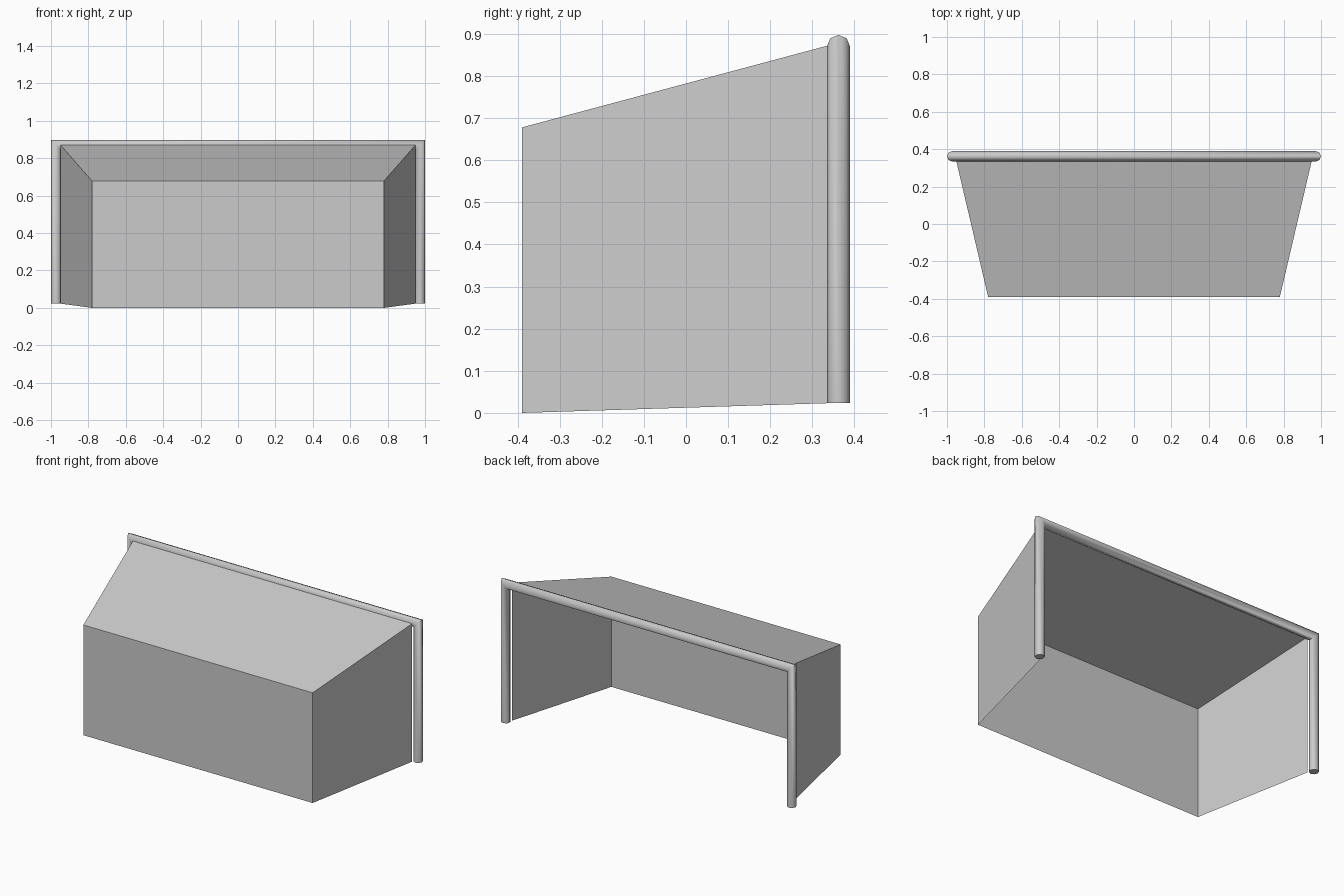
import bpy
import bmesh
from math import cos, sin, pi, radians

if "Cube" in bpy.data.objects:
    bpy.data.objects.remove(bpy.data.objects["Cube"])

R = 0.0275                      # tube radius
PX, PY, PZ = 1 - R, 0.362, 0.87  # post and crossbar centre lines
FOOT = 0.023                    # underside of the posts


def finish(name, bm):
    mesh = bpy.data.meshes.new(name)
    bm.to_mesh(mesh)
    bm.free()
    obj = bpy.data.objects.new(name, mesh)
    bpy.context.collection.objects.link(obj)
    return obj


# Goal frame: eight-sided tube swept up, across and down with mitred corners
bm = bmesh.new()
rings = []
# each stop: x, z, and how the ring offset maps onto x and z
for x, z, dx, dz in ((-PX, FOOT, -1, 0), (-PX, PZ, -1, 1),
                     (PX, PZ, 1, 1), (PX, FOOT, 1, 0)):
    rings.append([bm.verts.new((x + dx * R * cos(i * pi / 4),
                                PY + R * sin(i * pi / 4),
                                z + dz * R * cos(i * pi / 4)))
                  for i in range(8)])
for a, b in zip(rings, rings[1:]):
    for i in range(8):
        j = (i + 1) % 8
        bm.faces.new((a[i], a[j], b[j], b[i]))
bm.faces.new(rings[0])
bm.faces.new(rings[-1])
bmesh.ops.recalc_face_normals(bm, faces=bm.faces)
frame = finish("goal_frame", bm)
bpy.context.view_layer.objects.active = frame
frame.select_set(True)
bpy.ops.object.shade_smooth_by_angle(angle=radians(50))

# Net: thin flat panels (two sides, roof, back), open at the mouth and floor
bm = bmesh.new()
profile = ((0.95, 0.336, FOOT), (0.78, -0.389, 0.0),
           (0.78, -0.389, 0.678), (0.95, 0.336, 0.872))
right = [bm.verts.new(p) for p in profile]
left = [bm.verts.new((-x, y, z)) for x, y, z in profile]
bm.faces.new(right[::-1])
bm.faces.new(left)
for i in (1, 2):
    bm.faces.new((left[i], right[i], right[i + 1], left[i + 1]))
for f in bm.faces:              # make every panel face outwards
    f.normal_update()
    c = f.calc_center_median()
    c.z -= 0.4
    if f.normal.dot(c) < 0:
        f.normal_flip()
finish("net", bm)
